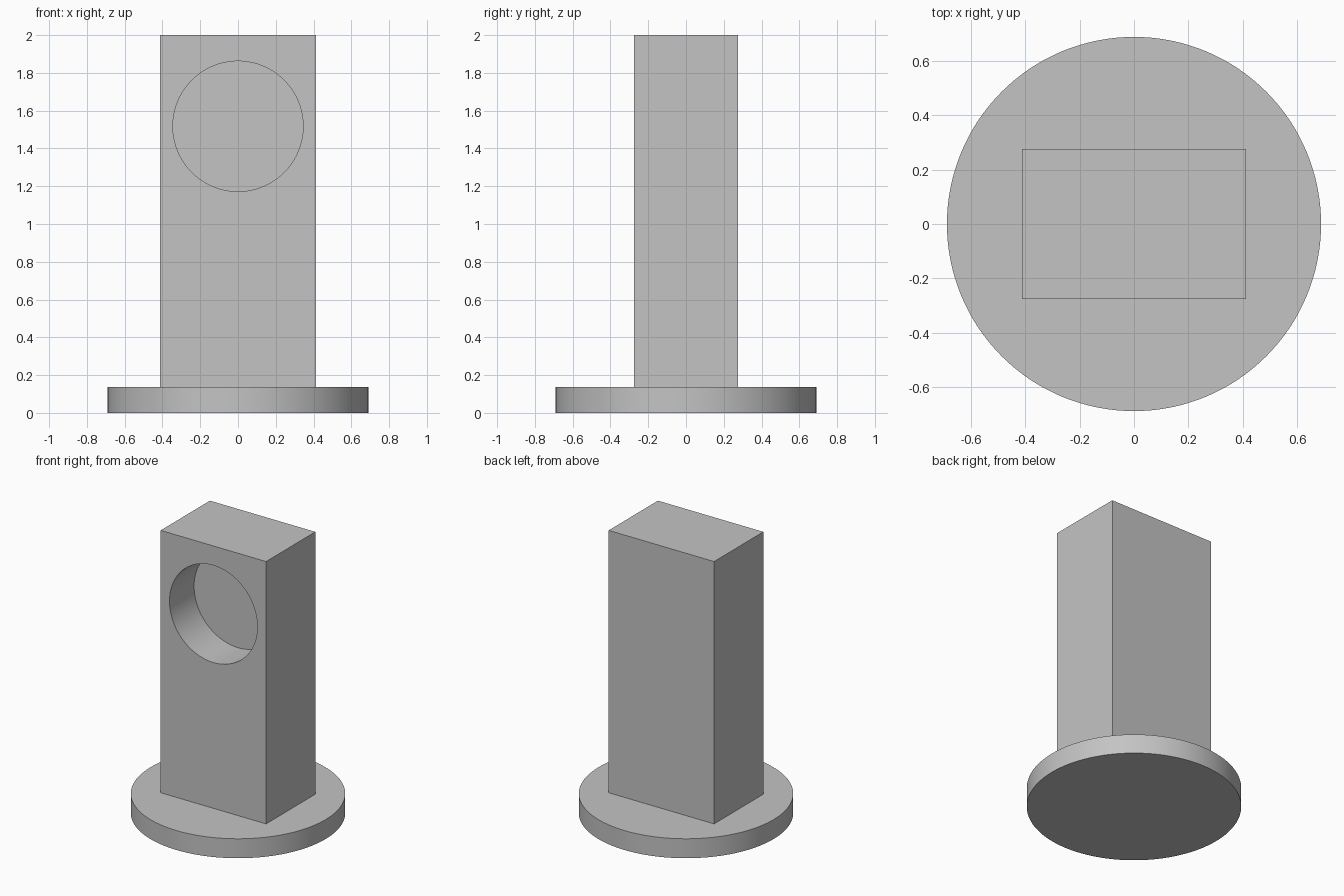
import bpy
import math

cube = bpy.data.objects.get("Cube")
if cube:
    bpy.data.objects.remove(cube, do_unlink=True)

# All sizes are whole multiples of one unit; the model is 29 units tall
U = 2 / 29

grey = bpy.data.materials.new("light grey")
grey.use_nodes = True
colour = (0.55, 0.55, 0.55, 1)
grey.diffuse_color = colour
grey.node_tree.nodes["Principled BSDF"].inputs["Base Color"].default_value = colour


def cylinder(name, radius, depth, location, rotation=(0, 0, 0)):
    bpy.ops.mesh.primitive_cylinder_add(vertices=128, radius=radius, depth=depth,
                                        location=location, rotation=rotation)
    obj = bpy.context.object
    obj.name = name
    obj.data.materials.append(grey)
    return obj


def smooth(obj):
    bpy.ops.object.select_all(action="DESELECT")
    obj.select_set(True)
    bpy.context.view_layer.objects.active = obj
    bpy.ops.object.shade_smooth_by_angle(angle=math.radians(30))


# Round base plate
base = cylinder("base_plate", 10 * U, 2 * U, (0, 0, U))
smooth(base)

# Upright block
bpy.ops.mesh.primitive_cube_add(size=1, location=(0, 0, 15.5 * U))
block = bpy.context.object
block.name = "upright_block"
block.scale = (12 * U, 8 * U, 27 * U)
bpy.ops.object.transform_apply(location=False, rotation=False, scale=True)
block.data.materials.append(grey)

# Blind round pocket, from the front face to the middle of the block
cutter = cylinder("pocket_cutter", 5 * U, 8 * U, (0, -4 * U, 22 * U),
                  (math.pi / 2, 0, 0))
cut = block.modifiers.new("pocket", "BOOLEAN")
cut.operation = "DIFFERENCE"
cut.solver = "EXACT"
cut.object = cutter
bpy.context.view_layer.objects.active = block
bpy.ops.object.modifier_apply(modifier=cut.name)
bpy.data.objects.remove(cutter, do_unlink=True)
smooth(block)
